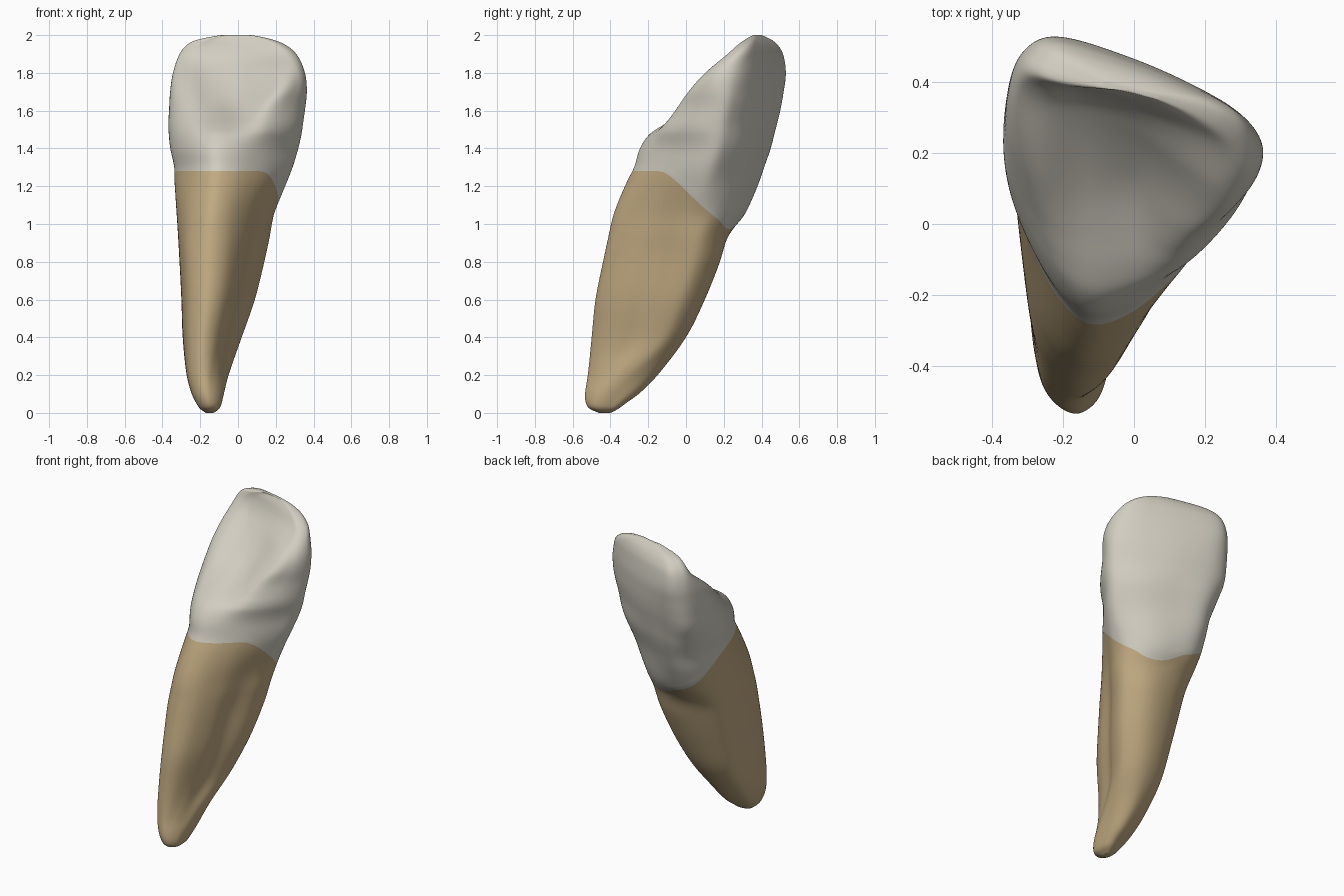
import bpy, bmesh, math

if "Cube" in bpy.data.objects:
    bpy.data.objects.remove(bpy.data.objects["Cube"])

# Extents of each horizontal slice: z, x min, x max, y min, y max
BOX = [
    (0.0, -0.17, -0.13, -0.46, -0.40), (0.02, -0.20, -0.10, -0.51, -0.36),
    (0.05, -0.22, -0.087, -0.53, -0.32), (0.1, -0.245, -0.075, -0.535, -0.25),
    (0.2, -0.272, -0.05, -0.52, -0.15), (0.4, -0.293, 0.02, -0.50, 0.0),
    (0.6, -0.30, 0.09, -0.48, 0.10), (0.8, -0.31, 0.14, -0.44, 0.18),
    (0.94, -0.318, 0.17, -0.41, 0.225), (1.05, -0.325, 0.19, -0.385, 0.31),
    (1.2, -0.335, 0.25, -0.325, 0.38), (1.3, -0.338, 0.29, -0.275, 0.415),
    (1.4, -0.36, 0.32, -0.245, 0.45), (1.48, -0.368, 0.338, -0.19, 0.47),
    (1.53, -0.37, 0.345, -0.115, 0.483), (1.6, -0.366, 0.355, -0.06, 0.50),
    (1.7, -0.36, 0.365, 0.01, 0.518), (1.8, -0.345, 0.355, 0.10, 0.53),
    (1.9, -0.31, 0.31, 0.22, 0.515), (1.95, -0.27, 0.25, 0.275, 0.485),
    (1.975, -0.22, 0.19, 0.31, 0.455), (1.99, -0.15, 0.13, 0.335, 0.425),
    (2.0, -0.09, 0.07, 0.355, 0.40),
]
# Outline of typical slices (12 points, starting at the back left corner)
TIP = [(-.2, -.36), (-.16, -.33), (-.12, -.32), (-.095, -.35), (-.09, -.40), (-.09, -.45),
       (-.1, -.49), (-.125, -.52), (-.155, -.53), (-.185, -.51), (-.205, -.47), (-.21, -.41)]
ROOT = [(-.28, .06), (-.18, .15), (-.04, .18), (.07, .15), (.14, .06), (.12, -.05),
        (.06, -.16), (.02, -.29), (-.06, -.41), (-.16, -.44), (-.255, -.35), (-.29, -.15)]
NECK = [(-.32, .36), (-.2, .45), (0, .40), (.17, .33), (.28, .24), (.32, .15),
        (.25, .02), (.13, -.12), (-.02, -.23), (-.15, -.245), (-.27, -.11), (-.36, .13)]
SHELF = [(-.33, .42), (-.21, .483), (0, .435), (.18, .35), (.30, .26), (.345, .17),
         (.28, .03), (.14, -.09), (0, -.10), (-.12, -.10), (-.24, -.02), (-.35, .17)]
LEDGE = [(-.325, .43), (-.21, .50), (0, .45), (.19, .36), (.31, .27), (.355, .18),
         (.28, .04), (.14, -.06), (0, .06), (-.12, .05), (-.25, .05), (-.345, .2)]
FOSSA = [(-.32, .45), (-.21, .515), (0, .46), (.2, .37), (.33, .28), (.365, .2),
         (.33, .11), (.23, .05), (.03, .19), (-.13, .22), (-.26, .2), (-.34, .29)]
EDGE = [(-.30, .47), (-.22, .515), (0, .45), (.18, .375), (.28, .32), (.31, .265),
        (.27, .22), (.18, .25), (0, .325), (-.15, .37), (-.25, .385), (-.31, .42)]
KEYS = [(0, TIP), (0.06, TIP), (0.35, ROOT), (0.85, ROOT), (1.25, NECK), (1.42, NECK),
        (1.53, SHELF), (1.62, LEDGE), (1.74, FOSSA), (1.9, EDGE), (2.0, EDGE)]
COLS = 144


def spline(pts, n):
    """Closed smooth curve through pts."""
    out, m = [], len(pts)
    for i in range(n):
        s = i * m / n
        k, t = int(s), s - int(s)
        p = [pts[(k + j) % m] for j in (-1, 0, 1, 2)]
        out.append([0.5 * (2 * b + (c - a) * t + (2 * a - 5 * b + 4 * c - d) * t * t
                    + (3 * b - a - 3 * c + d) * t ** 3) for a, b, c, d in zip(*p)])
    return out


def box(z):
    """Slice extents at height z, smoothly interpolated."""
    i = max(0, min(len(BOX) - 2, sum(b[0] <= z for b in BOX) - 1))
    a, b = BOX[i], BOX[i + 1]
    h = b[0] - a[0]
    t = (z - a[0]) / h

    def slope(j, c):
        l, r = BOX[max(j - 1, 0)], BOX[min(j + 1, len(BOX) - 1)]
        return (r[c] - l[c]) / (r[0] - l[0])
    return [(2*t**3 - 3*t*t + 1) * a[c] + (t**3 - 2*t*t + t) * h * slope(i, c)
            + (3*t*t - 2*t**3) * b[c] + (t**3 - t*t) * h * slope(i + 1, c) for c in range(1, 5)]


def middle(z):
    """Smoothed centre line, so the front shelf leaves the back face alone."""
    zs = [max(0, min(2, z + d * 0.04)) for d in range(-3, 4)]
    return sum(sum(box(q)[2:]) / 2 for q in zs) / 7


def normal_shape(z, pts):
    """Outline scaled to -1..1 in y around the centre line and 0..1 in x."""
    out = spline(pts, COLS)
    x0, x1 = min(p[0] for p in out), max(p[0] for p in out)
    y0, y1 = min(p[1] for p in out), max(p[1] for p in out)
    b0, b1 = box(z)[2:]
    m = y0 + (y1 - y0) * (middle(z) - b0) / (b1 - b0)
    return [((x - x0) / (x1 - x0), (y - m) / (y1 - m if y > m else m - y0)) for x, y in out]


SHAPES = [(z, normal_shape(z, s)) for z, s in KEYS]


def ring(z):
    """All points of the slice at height z."""
    uv = [[0, 0] for _ in range(COLS)]
    for d in (-0.05, -0.025, 0, 0.025, 0.05):
        q = max(0, min(2, z + d))
        i = max(0, min(len(SHAPES) - 2, sum(s[0] <= q for s in SHAPES) - 1))
        (z0, s0), (z1, s1) = SHAPES[i], SHAPES[i + 1]
        t = (q - z0) / (z1 - z0)
        for w, a, b in zip(uv, s0, s1):
            w[0] += (a[0] * (1 - t) + b[0] * t) / 5
            w[1] += (a[1] * (1 - t) + b[1] * t) / 5
    lo, hi = min(w[0] for w in uv), max(w[0] for w in uv)
    bot, top = -min(w[1] for w in uv), max(w[1] for w in uv)
    x0, x1, y0, y1 = box(z)
    m = middle(z)
    return [(x0 + (u - lo) / (hi - lo) * (x1 - x0),
             m + (v / top * (y1 - m) if v > 0 else v / bot * (m - y0))) for u, v in uv]


STEPS = 500
RINGS = [ring(2 * i / STEPS) for i in range(STEPS + 1)]


def point(col, z):
    i = max(0, min(STEPS - 1, int(z / 2 * STEPS)))
    t = z / 2 * STEPS - i
    (ax, ay), (bx, by) = RINGS[i][col], RINGS[i + 1][col]
    return (ax + (bx - ax) * t, ay + (by - ay) * t, z)


def neck_height(x, y):
    """Height of the enamel border: high on the tongue side, a low arc on the lip side."""
    u, v = 0.927 * x - 0.375 * y, 0.375 * x + 0.927 * y
    t = max(0, min(1, (v + 0.07) / 0.31))
    return 1.28 - 0.335 * t ** 1.3 + (0.05 if u > -0.08 else 0.08) * t * min(1, ((u + 0.08) / 0.15) ** 2)


def seam(col):
    lo, hi = 0.85, 1.4
    for _ in range(24):
        mid = (lo + hi) / 2
        x, y, _z = point(col, mid)
        lo, hi = (mid, hi) if mid < neck_height(x, y) else (lo, mid)
    return lo


SEAM = [seam(c) for c in range(COLS)]
for _ in range(6):
    SEAM = [(SEAM[c - 1] + 2 * SEAM[c] + SEAM[(c + 1) % COLS]) / 4 for c in range(COLS)]


def build(name, rows, height, color):
    """Skin the slices of one part, closing its free end."""
    bm = bmesh.new()
    grid = [[bm.verts.new(point(c, height(c, r / rows))) for c in range(COLS)]
            for r in range(rows + 1)]
    for a, b in zip(grid, grid[1:]):
        for c in range(COLS):
            d = (c + 1) % COLS
            bm.faces.new((a[c], a[d], b[d], b[c]))
    end = grid[0] if name == "root" else grid[-1]
    mid = bm.verts.new([sum(v.co[a] for v in end) / COLS for a in range(3)])
    for c in range(COLS):
        bm.faces.new((end[c], end[(c + 1) % COLS], mid))
    inner = [v for row in grid[3:-3] for v in row]
    for _ in range(8):  # soften the slice transitions
        bmesh.ops.smooth_vert(bm, verts=inner, factor=0.5, use_axis_x=True,
                              use_axis_y=True, use_axis_z=True)
    bmesh.ops.recalc_face_normals(bm, faces=bm.faces)
    for f in bm.faces:
        f.smooth = True
    me = bpy.data.meshes.new(name)
    bm.to_mesh(me)
    bm.free()
    mat = bpy.data.materials.new(name + "_colour")
    mat.diffuse_color = (*color, 1)
    mat.use_nodes = True
    mat.node_tree.nodes["Principled BSDF"].inputs["Base Color"].default_value = mat.diffuse_color
    me.materials.append(mat)
    ob = bpy.data.objects.new(name, me)
    bpy.context.collection.objects.link(ob)


# Root, from the tip to the enamel border
build("root", 90, lambda c, t: SEAM[c] * t ** 1.5, (0.53, 0.40, 0.22))
# Crown, from the enamel border to the biting edge
build("crown", 100, lambda c, t: 2 - (2 - SEAM[c]) * (1 - t) ** 1.4, (0.64, 0.61, 0.53))
